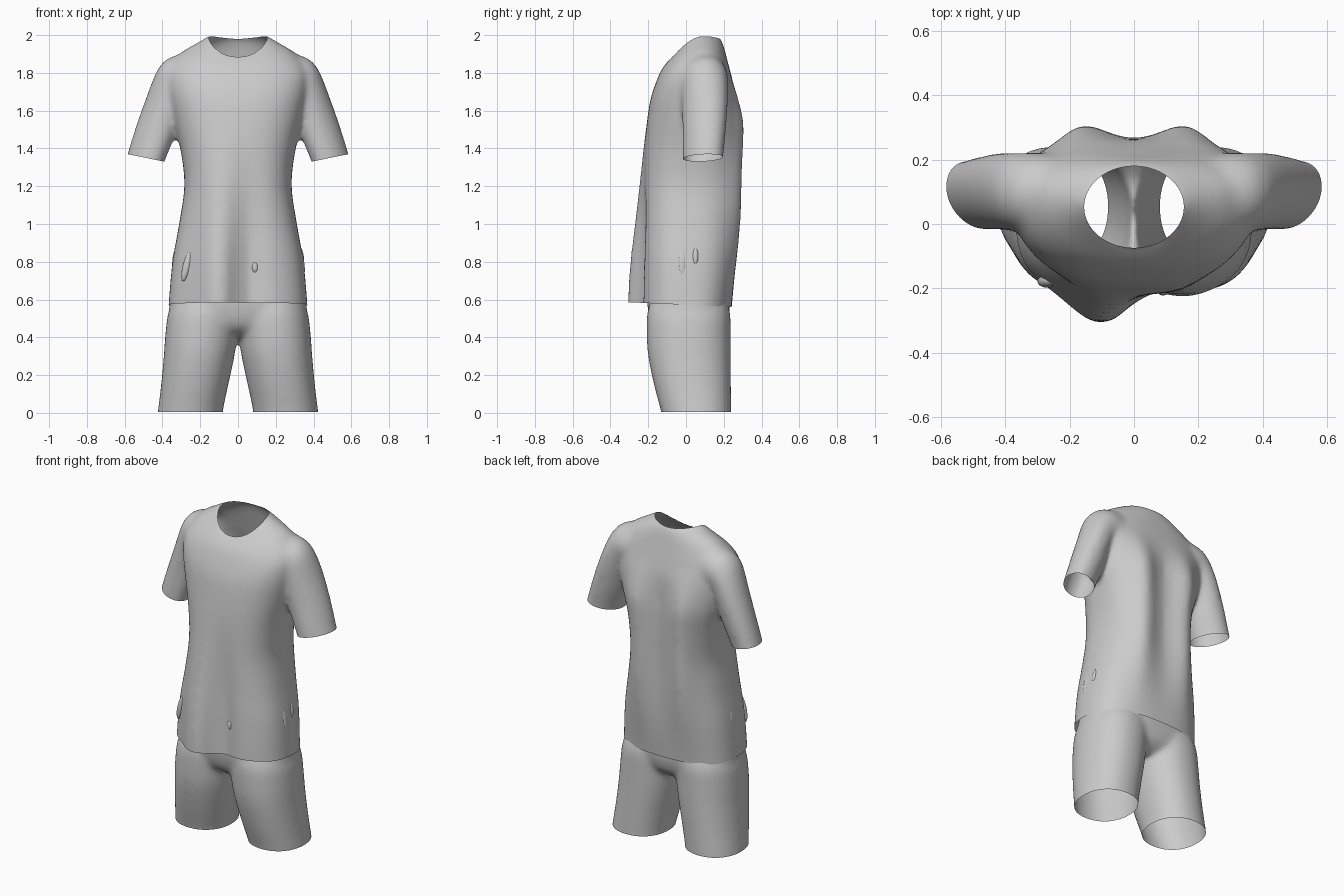
import bpy, bmesh, math
from math import cos, sin, pi, exp
from mathutils import Vector

cube = bpy.data.objects.get("Cube")
if cube:
    bpy.data.objects.remove(cube, do_unlink=True)

fabric = bpy.data.materials.new("light grey fabric")
fabric.use_nodes = True
GREY = (0.6, 0.6, 0.6, 1)
fabric.diffuse_color = GREY
fabric.node_tree.nodes["Principled BSDF"].inputs["Base Color"].default_value = GREY
SIDES = 64


def bump(t, centre, width):
    return exp(-((t - centre) / width) ** 2)


def fade(z, low, high):
    t = min(max((z - low) / (high - low), 0), 1)
    return t * t * (3 - 2 * t)


def flowing(rows, steps=4):
    """Add in-between sections along a smooth curve through the given ones."""
    out = []
    for i in range(len(rows) - 1):
        four = zip(rows[max(i - 1, 0)], rows[i], rows[i + 1], rows[min(i + 2, len(rows) - 1)])
        four = list(four)
        for k in range(steps):
            t = k / steps
            out.append([b + t / 2 * (c - a + t * (2 * a - 5 * b + 4 * c - d
                                                  + t * (3 * (b - c) + d - a)))
                        for a, b, c, d in four])
    return out + [rows[-1]]


def loft(bm, rings):
    """Closed tube through rings of points."""
    loops = [[bm.verts.new(p) for p in ring] for ring in rings]
    for a, b in zip(loops, loops[1:]):
        for i in range(SIDES):
            j = (i + 1) % SIDES
            bm.faces.new((a[i], a[j], b[j], b[i]))
    bm.faces.new(loops[0][::-1])
    bm.faces.new(loops[-1])


def body_ring(zs, zf, zb, hw, yf, yb, yc, power, cx=0, fold=None):
    """Ring with separate heights and depths at the side, front and back."""
    ring = []
    for i in range(SIDES):
        c, s = cos(2 * pi * i / SIDES), sin(2 * pi * i / SIDES)
        x = cx + hw * math.copysign(abs(c) ** power, c)
        d = math.copysign(abs(s) ** power, s)
        y = yc + d * ((yb - yc) if s > 0 else (yc - yf))
        z = zs + ((zb if s > 0 else zf) - zs) * abs(s) ** 1.5
        if fold:
            y += fold(x, z, s)
        ring.append((x, y, z))
    return ring


def tube_ring(cx, cy, cz, ux, uy, uz, depth):
    c, u = Vector((cx, cy, cz)), Vector((ux, uy, uz))
    return [c + u * cos(2 * pi * i / SIDES)
            + Vector((0, depth * sin(2 * pi * i / SIDES), 0)) for i in range(SIDES)]


def mirrored(rings):
    return [[(-p[0], p[1], p[2]) for p in reversed(ring)] for ring in rings]


def fuse(name, bm, rounds):
    """Blend overlapping volumes into one soft surface."""
    bmesh.ops.recalc_face_normals(bm, faces=bm.faces)
    mesh = bpy.data.meshes.new(name)
    bm.to_mesh(mesh)
    bm.free()
    obj = bpy.data.objects.new(name, mesh)
    bpy.context.collection.objects.link(obj)
    remesh = obj.modifiers.new("blend", 'REMESH')
    remesh.mode = 'VOXEL'
    remesh.voxel_size = 0.012
    soft = obj.modifiers.new("soften", 'SMOOTH')
    soft.factor = 0.5
    soft.iterations = rounds
    dg = bpy.context.evaluated_depsgraph_get()
    fused = bpy.data.meshes.new_from_object(obj.evaluated_get(dg))
    obj.modifiers.clear()
    obj.data = fused
    fused.name = name
    fused.materials.clear()
    fused.materials.append(fabric)
    out = bmesh.new()
    out.from_mesh(fused)
    return obj, out


def slice_off(bm, point, normal, keep=lambda c: True):
    """Open the surface by removing what lies beyond a plane."""
    faces = [f for f in bm.faces if keep(f.calc_center_median())]
    geom = set(faces)
    for f in faces:
        geom.update(f.edges)
        geom.update(f.verts)
    bmesh.ops.bisect_plane(bm, geom=list(geom), plane_co=point, plane_no=normal,
                           clear_outer=True)


def finish(obj, bm):
    for f in bm.faces:
        f.smooth = True
        f.material_index = 0
    bm.to_mesh(obj.data)
    bm.free()


# Shirt: draped torso with vertical folds
def drape(x, z, s):
    if s < 0:
        low = 1 - fade(z, 0.6, 1.6)
        return -s * low * (0.035 * bump(x, 0.05, 0.07) - 0.075 * bump(x, -0.11, 0.11))
    mid = fade(z, 0.55, 1.2) * (1 - fade(z, 1.5, 1.8))
    ridges = bump(x, -0.17, 0.07) + bump(x, 0.17, 0.07) - 0.7 * bump(x, 0, 0.08)
    return s * 0.036 * mid * ridges


torso = [
    (0.50, 0.50, 0.50, 0.37, -0.24, 0.237, 0.01, 0.76),
    (0.58, 0.58, 0.56, 0.367, -0.24, 0.242, 0.01, 0.76),
    (0.80, 0.80, 0.80, 0.347, -0.235, 0.267, 0.01, 0.76),
    (1.00, 1.00, 1.00, 0.312, -0.23, 0.28, 0.02, 0.77),
    (1.20, 1.20, 1.20, 0.284, -0.228, 0.287, 0.03, 0.78),
    (1.38, 1.38, 1.38, 0.302, -0.222, 0.29, 0.05, 0.8),
    (1.55, 1.53, 1.53, 0.343, -0.208, 0.288, 0.08, 0.8),
    (1.72, 1.66, 1.68, 0.378, -0.188, 0.268, 0.09, 0.82),
    (1.825, 1.76, 1.78, 0.372, -0.155, 0.242, 0.09, 0.82),
    (1.905, 1.825, 1.87, 0.305, -0.125, 0.218, 0.09, 0.85),
    (1.957, 1.86, 1.94, 0.222, -0.097, 0.2, 0.08, 0.9),
    (1.995, 1.882, 1.985, 0.155, -0.075, 0.18, 0.07, 1),
    (2.018, 1.905, 2.01, 0.1, -0.04, 0.14, 0.06, 1),
]
sleeve = [
    (0.505, 0.09, 1.28, 0.098, 0.028, 0.022, 0.1),
    (0.487, 0.09, 1.35, 0.098, 0.028, 0.022, 0.104),
    (0.434, 0.097, 1.50, 0.102, 0.025, 0.03, 0.113),
    (0.392, 0.1, 1.63, 0.094, 0.02, 0.04, 0.12),
    (0.362, 0.1, 1.715, 0.088, 0.01, 0.05, 0.122),
    (0.338, 0.1, 1.755, 0.077, 0, 0.08, 0.122),
    (0.30, 0.1, 1.775, 0.055, 0, 0.11, 0.122),
    (0.2, 0.1, 1.785, 0.015, 0, 0.135, 0.11),
]
sleeve_rings = [tube_ring(*r) for r in flowing(sleeve)]
bm = bmesh.new()
loft(bm, [body_ring(*r, fold=drape) for r in flowing(torso)])
loft(bm, sleeve_rings)
loft(bm, mirrored(sleeve_rings))
shirt, bm = fuse("shirt", bm, 24)

# Hem and cuffs
slice_off(bm, (0, 0, 0.572), (0, -0.045, -1))
for side in (1, -1):
    slice_off(bm, (side * 0.487, 0, 1.35), (side * 0.2, 0, -0.98),
              lambda c: c.x * side > 0.34 and 1.2 < c.z < 1.42)

# Neck opening, trimmed to a clean oval with an even rim
NX, NY, NC = 0.155, 0.127, 0.053


def oval(co):
    return math.hypot(co.x / NX, (co.y - NC) / NY)


inside = [f for f in bm.faces
          if f.calc_center_median().z > 1.8 and oval(f.calc_center_median()) < 1]
bmesh.ops.delete(bm, geom=inside, context='FACES')
rim = [v for v in bm.verts if v.is_boundary and v.co.z > 1.8]
for v in rim:
    k = oval(v.co)
    v.co.x /= k
    v.co.y = NC + (v.co.y - NC) / k
for _ in range(10):
    level = {v: [e.other_vert(v).co.z for e in v.link_edges if e.is_boundary] for v in rim}
    for v, near in level.items():
        v.co.z = (v.co.z + sum(near) / len(near)) / 2
finish(shirt, bm)

# Shorts: hips filling in above the crotch, and two flared legs
hips = [(z, z, z, hw, yf, yb, 0.015, 0.8) for z, hw, yf, yb in (
    (0.40, 0.06, -0.09, 0.14),
    (0.43, 0.15, -0.145, 0.185),
    (0.47, 0.28, -0.18, 0.215),
    (0.54, 0.36, -0.2, 0.231),
    (0.62, 0.353, -0.205, 0.233),
    (0.80, 0.325, -0.185, 0.245),
    (1.05, 0.265, -0.17, 0.235))]
leg = [(z, z, z, hw, yf, yb, (yf + yb) / 2, 0.92, cx) for z, cx, hw, yf, yb in (
    (-0.06, 0.256, 0.175, -0.12, 0.24),
    (0.01, 0.252, 0.172, -0.133, 0.24),
    (0.15, 0.229, 0.178, -0.17, 0.238),
    (0.30, 0.206, 0.187, -0.2, 0.237),
    (0.42, 0.193, 0.191, -0.208, 0.236),
    (0.54, 0.179, 0.187, -0.203, 0.232),
    (0.66, 0.155, 0.15, -0.16, 0.19))]
leg_rings = [body_ring(*r) for r in flowing(leg)]
bm = bmesh.new()
loft(bm, [body_ring(*r) for r in flowing(hips)])
loft(bm, leg_rings)
loft(bm, mirrored(leg_rings))
shorts, bm = fuse("shorts", bm, 24)
slice_off(bm, (0, 0, 0.005), (0, 0, -1))
slice_off(bm, (0, 0, 1.0), (0, 0, 1))
finish(shorts, bm)

# Pocket edges and button pressing through the cloth
for name, place, size, tilt in (
        ("left_pocket_edge", (0.338, -0.02, 0.8), (0.012, 0.02, 0.07), -0.15),
        ("left_pocket_corner", (0.336, 0.05, 0.83), (0.012, 0.015, 0.045), -0.15),
        ("right_pocket_edge", (-0.27, -0.178, 0.78), (0.022, 0.02, 0.085), 0.25),
        ("right_pocket_corner", (-0.336, 0.03, 0.82), (0.01, 0.02, 0.05), 0.15),
        ("waist_button", (0.09, -0.21, 0.77), (0.016, 0.012, 0.028), 0)):
    bpy.ops.mesh.primitive_uv_sphere_add(segments=20, ring_count=12, location=place,
                                         rotation=(0, tilt, 0))
    part = bpy.context.object
    part.name = name
    part.scale = size
    part.data.materials.append(fabric)
    bpy.ops.object.shade_smooth()
